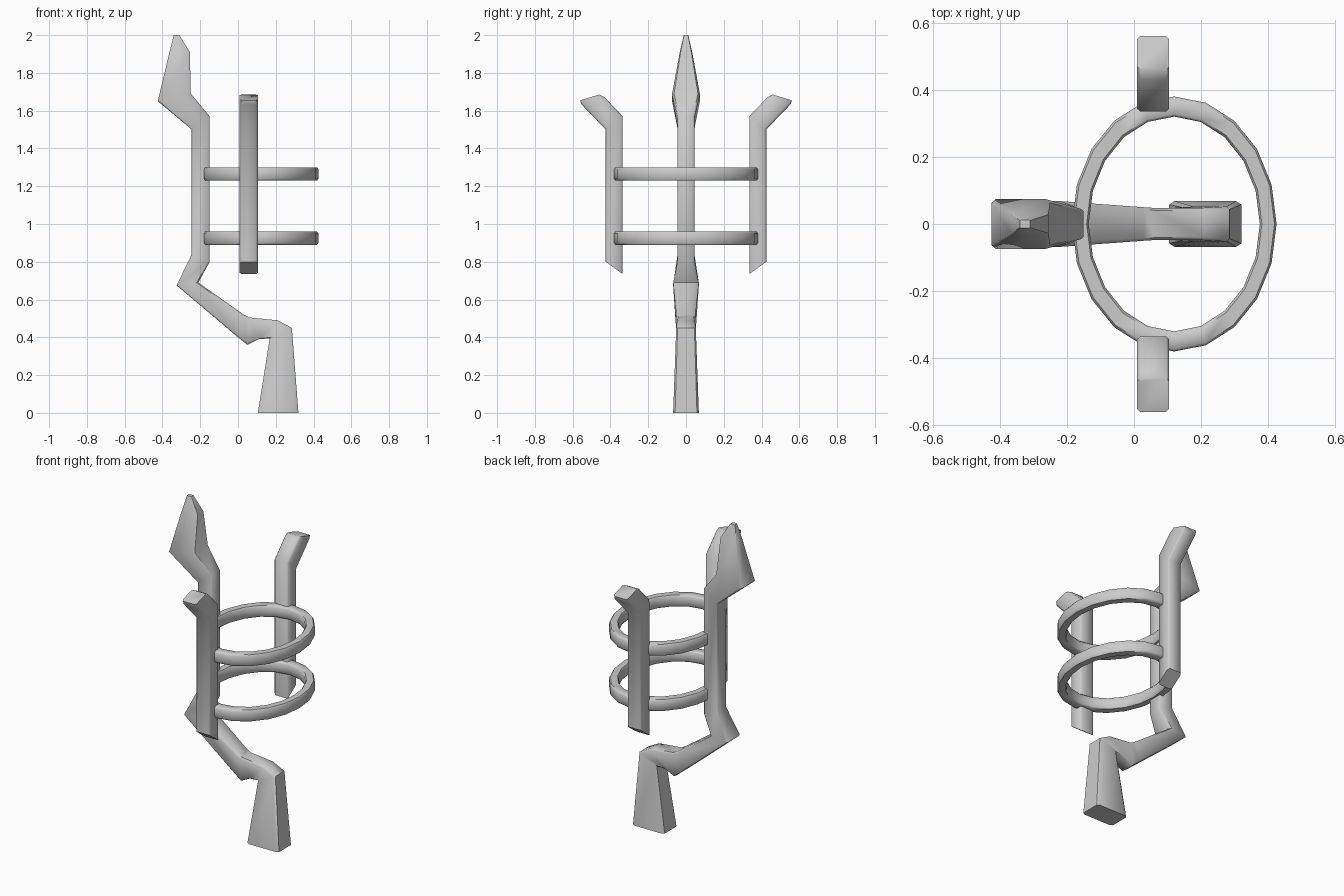
import bpy, bmesh, math
from mathutils import Vector

cube = bpy.data.objects.get("Cube")
if cube:
    bpy.data.objects.remove(cube)

GREY = (0.6, 0.6, 0.6, 1.0)
grey = bpy.data.materials.new("plain grey")
grey.use_nodes = True
grey.diffuse_color = GREY
grey.node_tree.nodes["Principled BSDF"].inputs["Base Color"].default_value = GREY


def loft(name, loops, closed=False):
    """Skin a row of equal point loops, capped or joined end to end."""
    bm = bmesh.new()
    rows = [[bm.verts.new(p) for p in loop] for loop in loops]
    n = len(rows[0])
    pairs = list(zip(rows, rows[1:]))
    if closed:
        pairs.append((rows[-1], rows[0]))
    else:
        bm.faces.new(rows[0])
        bm.faces.new(rows[-1])
    for a, b in pairs:
        for i in range(n):
            j = (i + 1) % n
            bm.faces.new((a[i], a[j], b[j], b[i]))
    bmesh.ops.recalc_face_normals(bm, faces=bm.faces)
    mesh = bpy.data.meshes.new(name)
    bm.to_mesh(mesh)
    bm.free()
    mesh.materials.append(grey)
    obj = bpy.data.objects.new(name, mesh)
    bpy.context.collection.objects.link(obj)
    bpy.ops.object.select_all(action='DESELECT')
    obj.select_set(True)
    bpy.context.view_layer.objects.active = obj
    bpy.ops.object.shade_smooth_by_angle(angle=math.radians(50))
    return obj


def section(a, b, side, cut):
    """Rectangle between a and b, widened along side, with cut corners."""
    mid, half = (a + b) / 2, (b - a) / 2
    k = 1 - cut
    outline = ((1, k), (k, 1), (-k, 1), (-1, k),
               (-1, -k), (-k, -1), (k, -1), (1, -k))
    return [mid + half * u + side * v for u, v in outline]


# Crooked stem: lower/left point, upper/right point, half width
stem = [
    ((0.105, 0), (0.32, 0), 0.068),
    ((0.168, 0.395), (0.285, 0.45), 0.052),
    ((0.11, 0.39), (0.21, 0.49), 0.048),
    ((0.05, 0.36), (0.06, 0.505), 0.048),
    ((0, 0.40), (0.03, 0.52), 0.05),
    ((-0.325, 0.675), (-0.21, 0.69), 0.068),
    ((-0.245, 0.84), (-0.15, 0.80), 0.045),
    ((-0.245, 1.50), (-0.15, 1.57), 0.045),
    ((-0.425, 1.65), (-0.25, 1.69), 0.074),
    ((-0.365, 1.90), (-0.255, 1.91), 0.033),
    ((-0.34, 2.0), (-0.31, 2.0), 0.012),
]
loft("stem", [section(Vector((a[0], 0, a[1])), Vector((b[0], 0, b[1])),
                      Vector((0, w, 0)), 0.15) for a, b, w in stem])

# Side posts with flared tops: inner point, outer point
post = [
    ((0.335, 0.735), (0.425, 0.80)),
    ((0.335, 1.57), (0.425, 1.50)),
    ((0.43, 1.67), (0.555, 1.635)),
    ((0.46, 1.685), (0.56, 1.655)),
]
for name, s in (("front_post", -1), ("back_post", 1)):
    loft(name, [section(Vector((0.057, s * a[0], a[1])),
                        Vector((0.057, s * b[0], b[1])),
                        Vector((0.048, 0, 0)), 0.2) for a, b in post])

# Oval hoops
STEPS = 20
for name, z in (("lower_hoop", 0.925), ("upper_hoop", 1.265)):
    loops = []
    for i in range(STEPS):
        t = math.tau * i / STEPS
        c, s = math.cos(t), math.sin(t)
        loops.append(section(Vector((0.12 + 0.255 * c, 0.32 * s, z)),
                             Vector((0.12 + 0.305 * c, 0.38 * s, z)),
                             Vector((0, 0, 0.035)), 0.25))
    loft(name, loops, closed=True)
